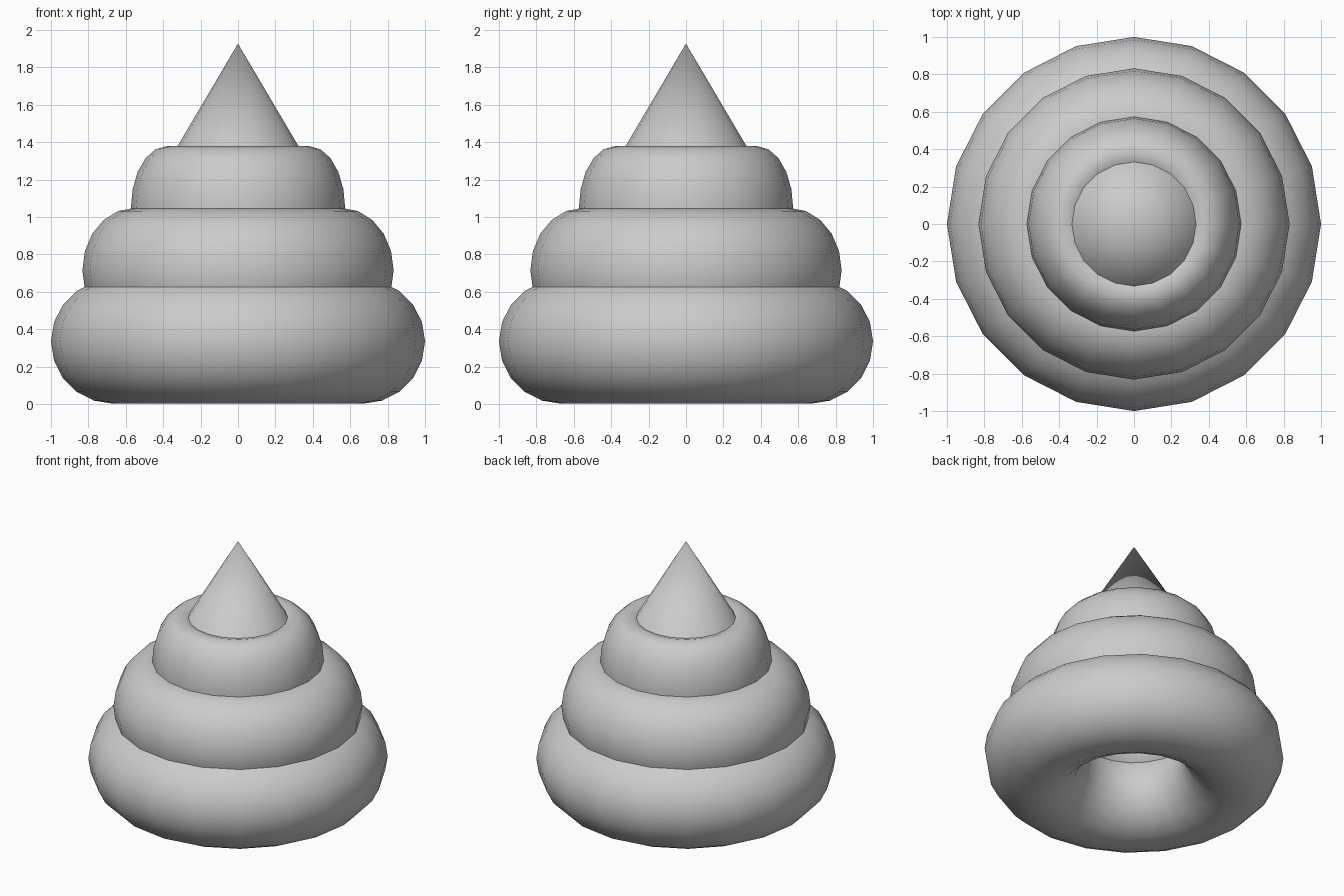
import bpy
from math import radians

if "Cube" in bpy.data.objects:
    bpy.data.objects.remove(bpy.data.objects["Cube"])

SIDES = 20
UNIT = 1 / 3   # tube radius of the unscaled ring


def smooth(obj):
    bpy.ops.object.shade_smooth_by_angle(angle=radians(40))


# Stacked rings: same torus, narrowed horizontally on each level
def ring(name, z, width):
    bpy.ops.mesh.primitive_torus_add(
        major_segments=SIDES, minor_segments=SIDES,
        major_radius=2 * UNIT, minor_radius=UNIT, location=(0, 0, z))
    obj = bpy.context.object
    obj.name = name
    obj.scale = (width, width, 1)
    bpy.ops.object.transform_apply(location=False, rotation=False, scale=True)
    smooth(obj)


for name, z, width in (("bottom_ring", 0.335, 1.0),
                       ("middle_ring", 0.715, 0.832),
                       ("top_ring", 1.045, 0.573)):
    ring(name, z, width)

# Pointed tip, sunk into the top ring
tip_top, tip_base = 1.927, 1.26
bpy.ops.mesh.primitive_cone_add(
    vertices=SIDES, radius1=0.59 * (tip_top - tip_base), radius2=0,
    depth=tip_top - tip_base, location=(0, 0, (tip_top + tip_base) / 2))
tip = bpy.context.object
tip.name = "pointed_tip"
smooth(tip)
